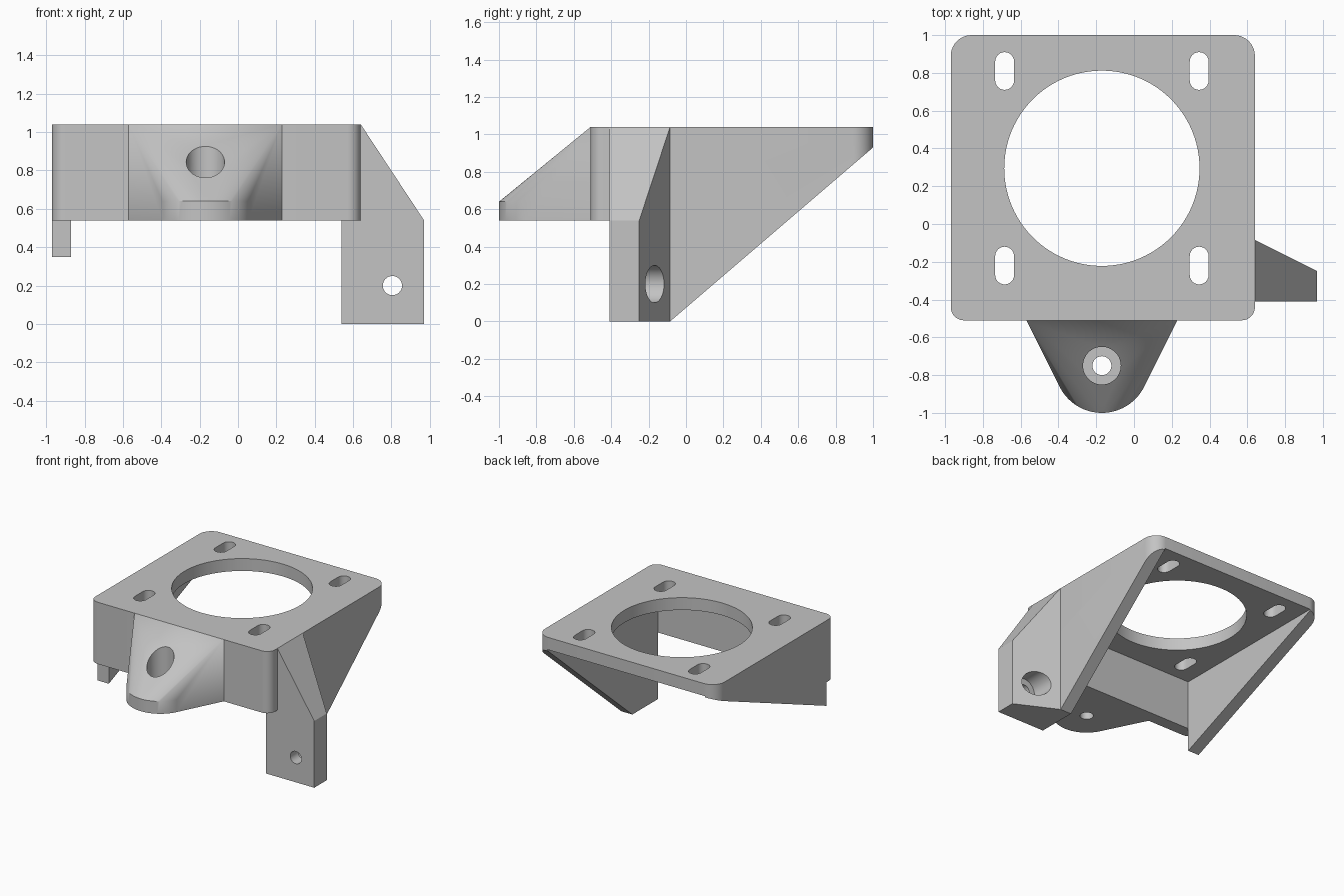
import bpy, bmesh, math
from mathutils import Vector

if "Cube" in bpy.data.objects:
    bpy.data.objects.remove(bpy.data.objects["Cube"], do_unlink=True)

grey = bpy.data.materials.new("plain grey")
grey.use_nodes = True
grey.diffuse_color = (0.55, 0.55, 0.55, 1)
grey.node_tree.nodes["Principled BSDF"].inputs["Base Color"].default_value = (0.55, 0.55, 0.55, 1)


def make_object(name, bm):
    bmesh.ops.recalc_face_normals(bm, faces=bm.faces[:])
    mesh = bpy.data.meshes.new(name)
    bm.to_mesh(mesh)
    bm.free()
    mesh.materials.append(grey)
    obj = bpy.data.objects.new(name, mesh)
    bpy.context.collection.objects.link(obj)
    return obj


def prism(name, points, axis, low, high):
    """Extrude a 2D outline along an axis; the points use the other two axes in order."""
    def place(p, t):
        c = list(p)
        c.insert("xyz".index(axis), t)
        return c
    bm = bmesh.new()
    base = bm.faces.new([bm.verts.new(place(p, low)) for p in points])
    top = bmesh.ops.extrude_face_region(bm, geom=[base])["geom"]
    shift = Vector(place((0, 0), high - low))
    bmesh.ops.translate(bm, vec=shift, verts=[v for v in top if isinstance(v, bmesh.types.BMVert)])
    return make_object(name, bm)


def hull(name, points):
    bm = bmesh.new()
    for p in points:
        bm.verts.new(p)
    bmesh.ops.convex_hull(bm, input=bm.verts[:])
    bmesh.ops.dissolve_limit(bm, angle_limit=0.005, verts=bm.verts[:], edges=bm.edges[:])
    return make_object(name, bm)


def arc(cx, cy, r, start, end, steps):
    angles = [math.radians(start + (end - start) * i / steps) for i in range(steps + 1)]
    return [(cx + r * math.cos(a), cy + r * math.sin(a)) for a in angles]


def circle(cx, cy, r, steps=48):
    return arc(cx, cy, r, 0, 360, steps)[:-1]


def rect(x0, y0, x1, y1):
    return [(x0, y0), (x1, y0), (x1, y1), (x0, y1)]


def cut(target, cutter):
    mod = target.modifiers.new("cut", 'BOOLEAN')
    mod.operation = 'DIFFERENCE'
    mod.solver = 'EXACT'
    mod.object = cutter
    bpy.context.view_layer.objects.active = target
    bpy.ops.object.modifier_apply(modifier=mod.name)
    bpy.data.objects.remove(cutter, do_unlink=True)


X0, X1, Y0, Y1 = -0.97, 0.64, -0.51, 1.0
TOP, MID, PLATE, WALL = 1.04, 0.54, 0.94, 0.10
CX, CY = -0.17, 0.295
INNER = Y0 + WALL

# Bracket body: rounded block hollowed into a plate, a front wall and two side walls
RB, RF = 0.11, 0.07
outline = (arc(X1 - RB, Y1 - RB, RB, 0, 90, 10) + arc(X0 + RB, Y1 - RB, RB, 90, 180, 10)
           + arc(X0 + RF, Y0 + RF, RF, 180, 270, 10) + arc(X1 - RF, Y0 + RF, RF, 270, 360, 10))
body = prism("bracket_body", outline, "z", 0, TOP)
cut(body, prism("cutter", rect(X0 + WALL, INNER, X1 - WALL, 1.2), "z", -0.2, PLATE))
cut(body, prism("cutter", rect(-1.2, -1.2, 1.2, INNER), "z", -0.2, MID))


# Sloping lower edges of the side walls
def slope_cut(y, z, x_low, x_high):
    k = (0.93 - z) / (Y1 - y)
    pts = [(y, -0.3), (y, z), (1.2, 0.93 + 0.2 * k), (1.2, -0.3)]
    cut(body, prism("cutter", pts, "x", x_low, x_high))


slope_cut(-0.085, 0.0, 0.45, 0.8)
slope_cut(INNER, 0.35, -1.1, -0.8)

# Large opening and four slots in the plate
cut(body, prism("cutter", circle(CX, CY, 0.517, 96), "z", 0.8, 1.2))
for x in (CX - 0.515, CX + 0.515):
    for y in (-0.22, 0.81):
        slot = arc(x, y + 0.05, 0.05, 0, 180, 12) + arc(x, y - 0.05, 0.05, 180, 360, 12)
        cut(body, prism("cutter", slot, "z", 0.8, 1.2))

# Front lug: blends from the front wall to a round tip
LY = -0.75
tip = arc(CX, LY, 0.25, 180, 360, 48)
lug = hull("front_lug", [(x, y, z) for x, y in tip for z in (MID, MID + 0.1)]
           + [(CX + s * 0.4, Y0, z) for s in (-1, 1) for z in (MID, TOP)])
cut(lug, prism("cutter", circle(CX, LY, 0.1), "z", MID + 0.1, 1.3))
cut(lug, prism("cutter", circle(CX, LY, 0.05), "z", 0.3, 1.3))

# Side leg: tapered gusset with a counterbored hole
leg = hull("left_leg", [(X1, y, z) for y in (INNER, -0.085) for z in (0, TOP)]
           + [(0.97, y, z) for y in (INNER, -0.25) for z in (0, MID)])
cut(leg, prism("cutter", circle(0.805, 0.2, 0.1), "y", INNER + 0.1, 0.2))
cut(leg, prism("cutter", circle(0.805, 0.2, 0.05), "y", -0.6, 0.2))

# Smooth the round surfaces and keep the edges sharp
for obj in (body, lug, leg):
    bpy.ops.object.select_all(action='DESELECT')
    obj.select_set(True)
    bpy.context.view_layer.objects.active = obj
    bpy.ops.object.shade_smooth_by_angle(angle=math.radians(30))
